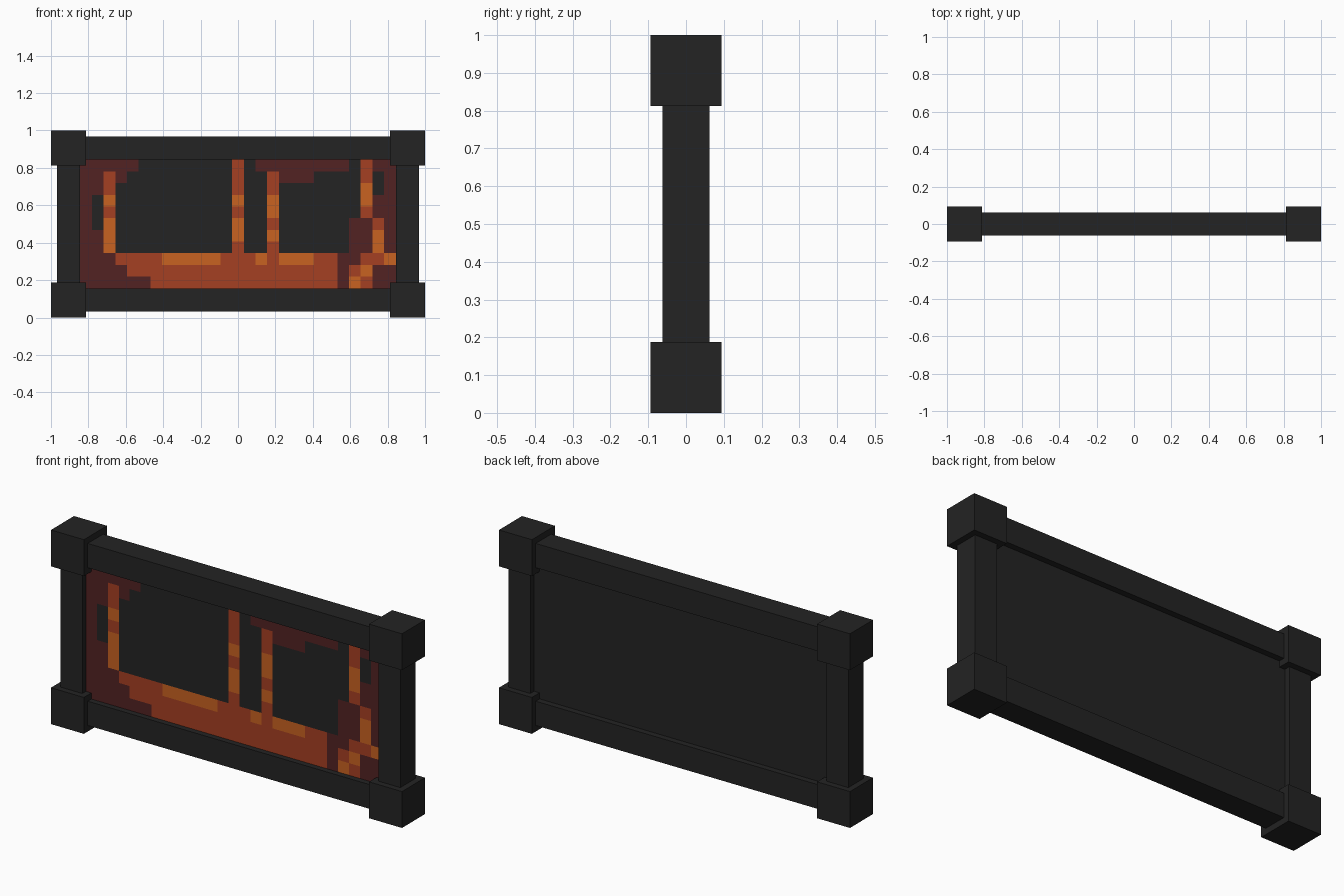
import bpy, bmesh

if "Cube" in bpy.data.objects:
    bpy.data.objects.remove(bpy.data.objects["Cube"])

U = 1 / 16  # the model sits on a grid of sixteenths


def material(name, rgb):
    m = bpy.data.materials.new(name)
    m.diffuse_color = (*rgb, 1)
    m.use_nodes = True
    m.node_tree.nodes["Principled BSDF"].inputs["Base Color"].default_value = m.diffuse_color
    return m


CHARCOAL = material("charcoal", (0.017, 0.017, 0.017))
MAROON = material("dark_red", (0.084, 0.016, 0.016))
EMBER = material("ember_red", (0.376, 0.050, 0.016))
ORANGE = material("glowing_orange", (0.578, 0.122, 0.015))


def add_object(name, bm, mats):
    mesh = bpy.data.meshes.new(name)
    bm.to_mesh(mesh)
    bm.free()
    for m in mats:
        mesh.materials.append(m)
    ob = bpy.data.objects.new(name, mesh)
    bpy.context.collection.objects.link(ob)
    return ob


def box(name, center, size):
    bm = bmesh.new()
    bmesh.ops.create_cube(bm, size=1)
    for v in bm.verts:
        v.co = [c + p * s for c, p, s in zip(center, v.co, size)]
    return add_object(name, bm, [CHARCOAL])


# Corner blocks
for sx, side in ((-1, "left"), (1, "right")):
    for z, level in ((1.5 * U, "bottom"), (1 - 1.5 * U, "top")):
        box(f"corner_block_{level}_{side}", (sx * (1 - 1.5 * U), 0, z), (3 * U,) * 3)
    # Side posts
    box(f"post_{side}", (sx * (1 - 1.5 * U), 0, 0.5), (2 * U, 2 * U, 10 * U))

# Horizontal rails
for z, level in ((1.5 * U, "bottom"), (1 - 1.5 * U, "top")):
    box(f"rail_{level}", (0, 0, z), (26 * U, 2 * U, 2 * U))

# Recessed panel
box("panel", (0, 0, 0.5), (27 * U, U, 11 * U))

# Painted front: rectangles in cells (col0, row0, col1, row1), row 0 at the top
COLS, ROWS = 27, 11
LAYERS = [
    (0, [(3, 2, 13, 8), (4, 1, 13, 8), (5, 0, 13, 8), (14, 0, 16, 8),      # dark fields
         (17, 1, 24, 5), (17, 5, 23, 8), (23, 0, 24, 1),
         (1, 3, 2, 6), (25, 1, 26, 3)]),
    (1, [(15, 0, 23, 1), (17, 1, 20, 2)]),                                 # dark red edge
    (2, [(2, 1, 3, 8), (13, 0, 14, 8), (16, 1, 17, 8), (24, 0, 25, 5),     # ember lines
         (25, 5, 26, 9), (24, 8, 25, 11), (23, 9, 24, 11),
         (3, 8, 22, 9), (4, 9, 22, 10), (6, 10, 22, 11)]),
    (3, [(7, 8, 12, 9), (15, 8, 16, 9), (17, 8, 20, 9),                    # bright glow
         (2, 3, 3, 4), (2, 5, 3, 8), (13, 3, 14, 4), (13, 5, 14, 7),
         (16, 3, 17, 5), (16, 6, 17, 7), (24, 2, 25, 4),
         (25, 6, 26, 8), (24, 9, 25, 10), (23, 10, 24, 11), (26, 8, 27, 9)]),
]


def cell_colour(c, r):
    colour = 1
    for index, rects in LAYERS:
        if any(a <= c < d and b <= r < e for a, b, d, e in rects):
            colour = index
    return colour


bm = bmesh.new()
grid = [[bm.verts.new(((c - COLS / 2) * U, -U / 2 - 0.002, 0.5 + (ROWS / 2 - r) * U))
         for c in range(COLS + 1)] for r in range(ROWS + 1)]
for r in range(ROWS):
    for c in range(COLS):
        f = bm.faces.new((grid[r + 1][c], grid[r + 1][c + 1], grid[r][c + 1], grid[r][c]))
        f.material_index = cell_colour(c, r)
add_object("painted_front", bm, [CHARCOAL, MAROON, EMBER, ORANGE])
